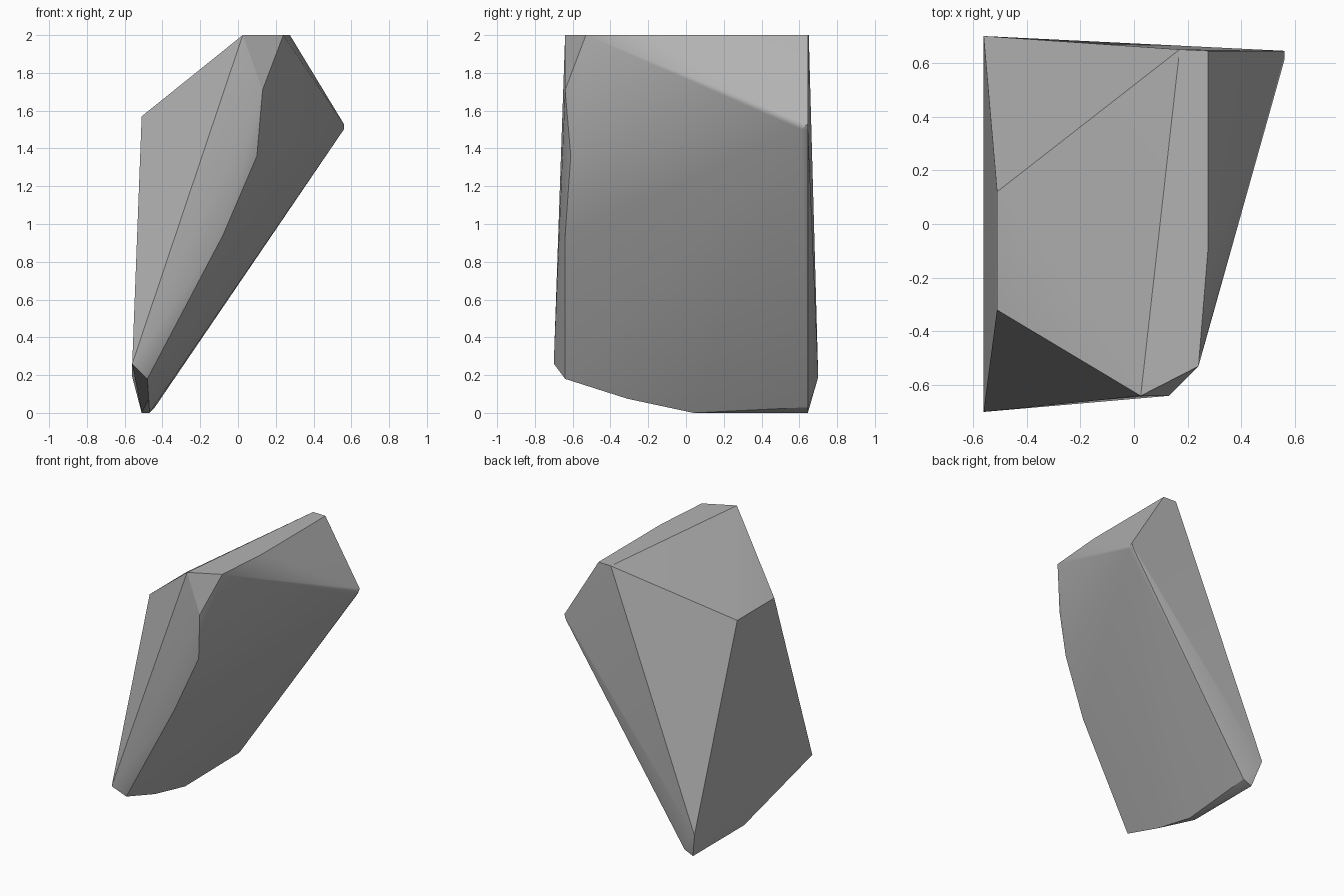
import bpy
import bmesh
import math

if "Cube" in bpy.data.objects:
    bpy.data.objects.remove(bpy.data.objects["Cube"], do_unlink=True)

# Plain grey stone
stone = bpy.data.materials.new("grey_stone")
stone.use_nodes = True
colour = (0.45, 0.45, 0.45, 1)
stone.diffuse_color = colour
stone.node_tree.nodes["Principled BSDF"].inputs["Base Color"].default_value = colour

# Corner points of the chiselled block, grouped by region
crown = [(0.025, -0.64, 2), (0.24, -0.53, 2), (0.275, -0.1, 2),
         (0.275, 0.645, 2), (0.17, 0.65, 2)]
left_tip = [(0.56, 0.645, 1.53), (0.56, 0.61, 1.5), (0.545, 0.645, 1.49)]
right_shoulder = [(-0.51, 0.12, 1.57), (-0.51, -0.32, 1.57)]
front_ridge = [(0.13, -0.64, 1.71), (0.1, -0.61, 1.36), (-0.08, -0.64, 0.94),
               (-0.48, -0.64, 0.18)]
foot = [(-0.56, -0.7, 0.26), (-0.56, 0.7, 0.19), (-0.473, -0.31, 0.075),
        (-0.468, 0.04, 0), (-0.51, 0.04, 0), (-0.51, 0.645, 0),
        (-0.44, 0.645, 0.03)]

# Wrap the corners in a faceted skin
bm = bmesh.new()
for point in crown + left_tip + right_shoulder + front_ridge + foot:
    bm.verts.new(point)
hull = bmesh.ops.convex_hull(bm, input=bm.verts)
spare = {g for g in hull["geom_interior"] + hull["geom_unused"]
         if isinstance(g, bmesh.types.BMVert)}
bmesh.ops.delete(bm, geom=list(spare), context="VERTS")
bmesh.ops.dissolve_limit(bm, angle_limit=math.radians(1),
                         verts=bm.verts, edges=bm.edges)
bmesh.ops.recalc_face_normals(bm, faces=bm.faces)

mesh = bpy.data.meshes.new("rock")
bm.to_mesh(mesh)
bm.free()
mesh.materials.append(stone)
rock = bpy.data.objects.new("rock", mesh)
bpy.context.collection.objects.link(rock)

# Soften the shallow creases, keep the hard ones crisp
bpy.context.view_layer.objects.active = rock
rock.select_set(True)
bpy.ops.object.shade_smooth_by_angle(angle=math.radians(25))
weighted = rock.modifiers.new("face_weighting", "WEIGHTED_NORMAL")
weighted.keep_sharp = True
